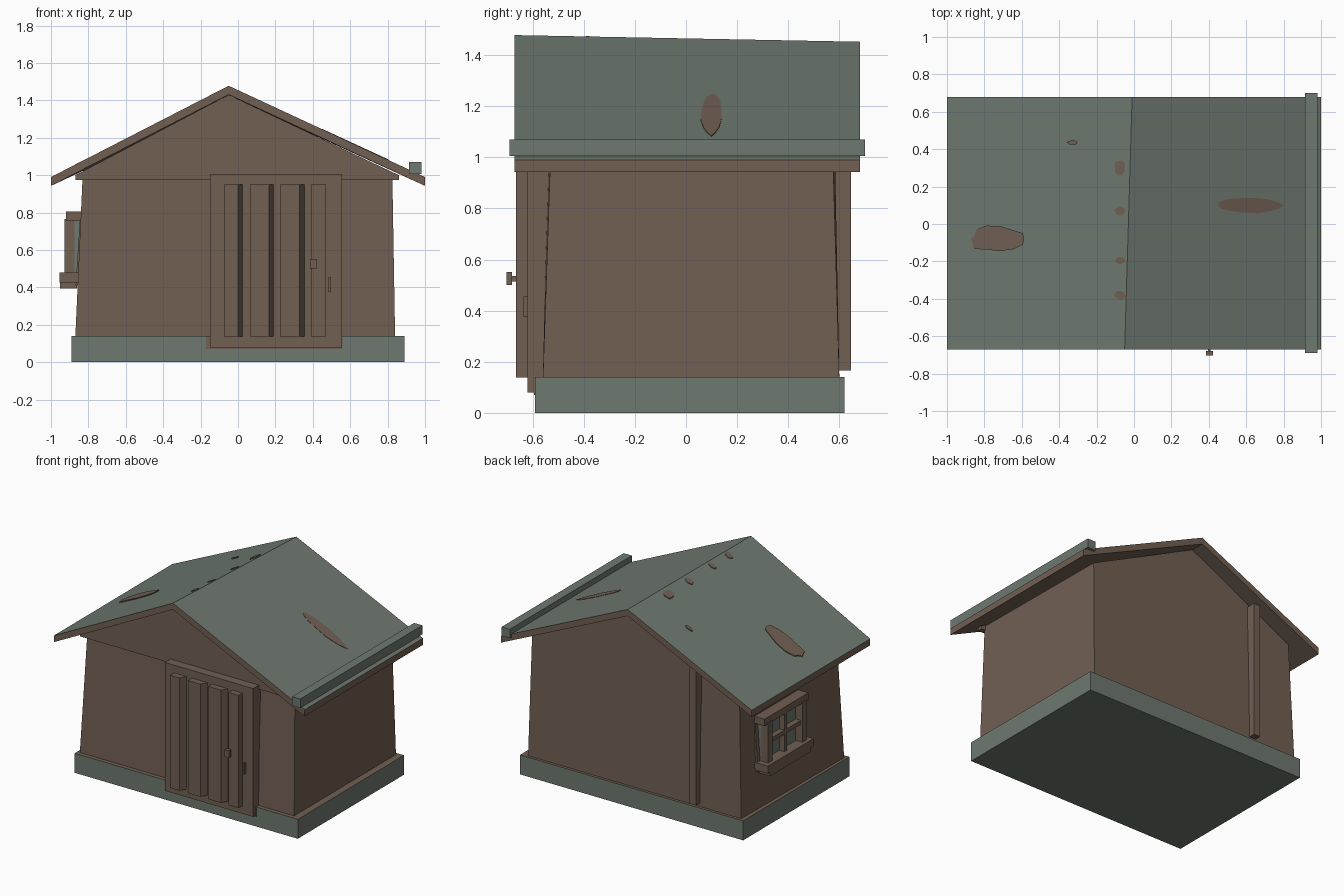
import bpy, bmesh, math, random

cube = bpy.data.objects.get("Cube")
if cube:
    bpy.data.objects.remove(cube, do_unlink=True)
random.seed(4)


def material(name, colour):
    m = bpy.data.materials.new(name)
    m.use_nodes = True
    m.diffuse_color = (*colour, 1)
    bsdf = next(n for n in m.node_tree.nodes if n.type == 'BSDF_PRINCIPLED')
    bsdf.inputs["Base Color"].default_value = (*colour, 1)
    bsdf.inputs["Roughness"].default_value = 0.9
    return m


WOOD = material("weathered brown", (0.165, 0.115, 0.086))
GREEN = material("grey green", (0.155, 0.19, 0.16))


def finish(name, bm, mats, rule=None):
    bmesh.ops.recalc_face_normals(bm, faces=bm.faces)
    if rule:
        for f in bm.faces:
            f.normal_update()
            f.material_index = rule(f)
    me = bpy.data.meshes.new(name)
    bm.to_mesh(me)
    bm.free()
    for m in mats:
        me.materials.append(m)
    ob = bpy.data.objects.new(name, me)
    bpy.context.collection.objects.link(ob)
    return ob


def loft(name, ring_a, ring_b, mats=(WOOD,), rule=None):
    """Solid between two matching rings of points."""
    bm = bmesh.new()
    a = [bm.verts.new(p) for p in ring_a]
    b = [bm.verts.new(p) for p in ring_b]
    bm.faces.new(a)
    bm.faces.new(b[::-1])
    n = len(a)
    for i in range(n):
        j = (i + 1) % n
        bm.faces.new((a[i], a[j], b[j], b[i]))
    return finish(name, bm, mats, rule)


def box(name, x, y, z, mats=(WOOD,), rule=None):
    rect = [(x[0], y[0]), (x[1], y[0]), (x[1], y[1]), (x[0], y[1])]
    return loft(name, [(*p, z[0]) for p in rect], [(*p, z[1]) for p in rect], mats, rule)


def extrude_y(name, profile, y0, y1, mats=(WOOD,), rule=None):
    return loft(name, [(x, y0, z) for x, z in profile], [(x, y1, z) for x, z in profile], mats, rule)


# Foundation with a wooden ledge on top
box("foundation", (-0.89, 0.89), (-0.59, 0.62), (0, 0.14), (GREEN, WOOD),
    lambda f: 1 if f.normal.z > 0.5 else 0)

# Slightly tapering walls, gable included
loft("walls",
     [(-0.87, -0.56, 0.13), (0.84, -0.56, 0.13), (0.825, -0.53, 1.01), (-0.05, -0.53, 1.43), (-0.83, -0.53, 1.01)],
     [(-0.86, 0.6, 0.13), (0.84, 0.6, 0.13), (0.825, 0.575, 1.0), (-0.015, 0.575, 1.41), (-0.83, 0.575, 1.0)])
extrude_y("front_gable", [(-0.87, 0.975), (0.86, 0.975), (0.86, 1.0), (-0.05, 1.43), (-0.87, 1.0)], -0.555, -0.52)


# Roof with a ridge that drifts and drops towards the back
def roof_ring(y, ridge_x, ridge_z):
    top = [(-1, 0.99), (ridge_x, ridge_z), (1, 0.99)]
    low = [(x, z - 0.047) for x, z in reversed(top)]
    return [(x, y, z) for x, z in top + low]


FRONT, BACK = -0.67, 0.68
loft("roof", roof_ring(FRONT, -0.05, 1.478), roof_ring(BACK, -0.01, 1.452), (GREEN, WOOD),
     lambda f: 0 if f.normal.z > 0.5 else 1)


def roof_height(x, y):
    t = (y - FRONT) / (BACK - FRONT)
    rx, rz = -0.05 + 0.04 * t, 1.478 - 0.026 * t
    return rz - (rz - 0.99) * (abs(x - rx) / (1 + rx if x < rx else 1 - rx))


# Worn patches on the roof, as thin plates
def patch(name, cx, cy, rx, ry, rough, n=14):
    pts = []
    for i in range(n):
        a = 2 * math.pi * i / n
        r = 1 - rough * random.random()
        pts.append((cx + rx * r * math.cos(a), cy + ry * r * math.sin(a)))
    loft(name, [(x, y, roof_height(x, y) - 0.003) for x, y in pts],
         [(x, y, roof_height(x, y) + 0.004) for x, y in pts])


patch("roof_patch_left", -0.75, -0.08, 0.18, 0.075, 0.4)
patch("roof_patch_right", 0.62, 0.1, 0.19, 0.045, 0.15)
patch("roof_patch_small", -0.33, 0.435, 0.03, 0.014, 0.2)
for i, (y, ry) in enumerate([(0.3, 0.045), (0.07, 0.025), (-0.195, 0.02), (-0.38, 0.025)]):
    patch(f"ridge_patch_{i + 1}", -0.075, y, 0.032, ry, 0.2)

# Gutter along the left eave
box("gutter", (0.915, 0.98), (-0.69, 0.7), (1.005, 1.07), (GREEN,))

# Door: slab, planks with one bevelled side, knob and latch
box("door_frame", (-0.15, 0.555), (-0.62, -0.52), (0.08, 1.005))
for i, (x0, x1) in enumerate([(-0.075, 0.0), (0.065, 0.165), (0.225, 0.33), (0.39, 0.47)]):
    slope = 0.03 if i < 3 else 0
    prof = [(x0, -0.61), (x0, -0.665), (x1, -0.665), (x1 + slope, -0.61)]
    loft(f"door_plank_{i + 1}", [(x, y, 0.138) for x, y in prof], [(x, y, 0.95) for x, y in prof])
box("door_knob_stem", (0.395, 0.41), (-0.685, -0.66), (0.515, 0.535))
box("door_knob", (0.385, 0.422), (-0.703, -0.68), (0.5, 0.552))
box("door_latch", (0.484, 0.496), (-0.635, -0.61), (0.375, 0.455))
box("doorstep_stain", (-0.17, 0.56), (-0.594, -0.585), (0.07, 0.139))

# Post on the back wall
box("back_post", (-0.53, -0.48), (0.57, 0.645), (0.165, 1.15))

# Window on the right wall
Y0, Y1 = -0.08, 0.42
MID = (Y0 + Y1) / 2
loft("window_backing",
     [(-0.868, Y0, 0.41), (-0.868, Y1, 0.41), (-0.845, Y1, 0.77), (-0.845, Y0, 0.77)],
     [(-0.82, Y0, 0.41), (-0.82, Y1, 0.41), (-0.8, Y1, 0.77), (-0.8, Y0, 0.77)])
box("window_pane", (-0.875, -0.84), (Y0 + 0.03, Y1 - 0.03), (0.46, 0.76), (GREEN,))
for side, y in (("front", Y0 + 0.03), ("back", Y1 - 0.08)):
    box(f"window_jamb_{side}", (-0.928, -0.84), (y, y + 0.05), (0.44, 0.765))
box("window_head", (-0.92, -0.84), (Y0, Y1), (0.755, 0.805))
box("window_sill", (-0.955, -0.84), (Y0 - 0.01, Y1 + 0.01), (0.425, 0.48))
box("window_apron", (-0.952, -0.86), (Y0 + 0.02, Y1 - 0.02), (0.395, 0.43))
box("window_mullion", (-0.915, -0.86), (MID - 0.016, MID + 0.016), (0.47, 0.76))
box("window_transom", (-0.915, -0.86), (Y0 + 0.05, Y1 - 0.05), (0.605, 0.635))
